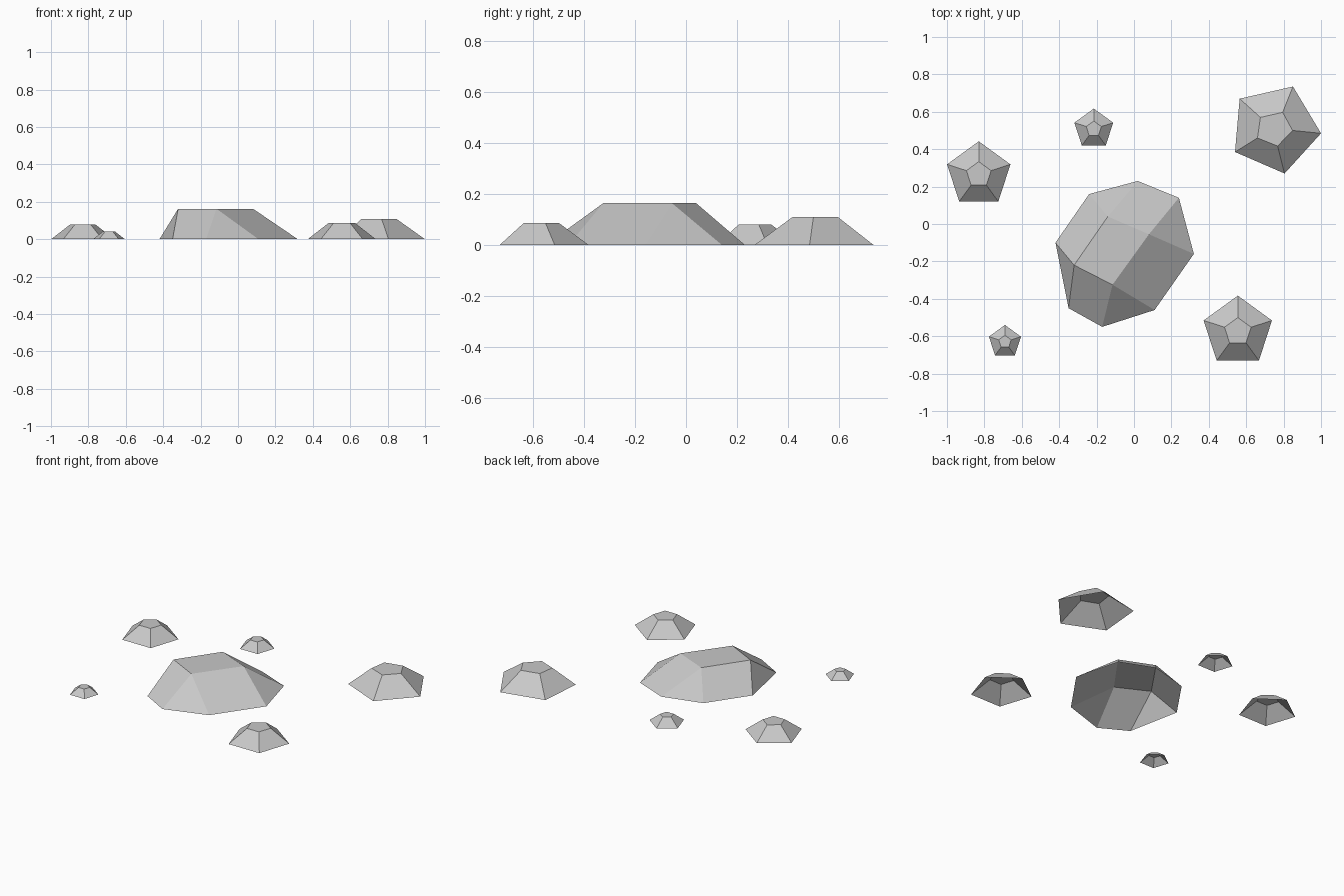
import bpy
import bmesh
from math import cos, sin, tau

cube = bpy.data.objects.get("Cube")
if cube:
    bpy.data.objects.remove(cube)

# One plain stone colour
stone = bpy.data.materials.new("stone_grey")
stone.use_nodes = True
grey = (0.58, 0.58, 0.58, 1)
stone.diffuse_color = grey
stone.node_tree.nodes["Principled BSDF"].inputs["Base Color"].default_value = grey


def make_rock(name, base, top, height):
    """Open-bottomed rock; each top corner owns one or two base corners (anticlockwise)."""
    bm = bmesh.new()
    low = [bm.verts.new((x, y, 0)) for x, y in base]
    high = [bm.verts.new((x, y, height)) for x, y in top]
    step = len(low) // len(high)
    bm.faces.new(high)
    for i, corner in enumerate(high):
        following = high[(i + 1) % len(high)]
        last = low[i * step + step - 1]
        first = low[(i + 1) * step % len(low)]
        bm.faces.new((corner, last, first, following))
        if step == 2:
            bm.faces.new((corner, low[i * step], last))
    mesh = bpy.data.meshes.new(name)
    bm.to_mesh(mesh)
    bm.free()
    mesh.materials.append(stone)
    rock = bpy.data.objects.new(name, mesh)
    bpy.context.collection.objects.link(rock)


def pentagon(x, y, radius):
    angles = [tau * (0.25 + i / 5) for i in range(5)]
    return [(x + radius * cos(a), y + radius * sin(a)) for a in angles]


# Large central boulder with chipped corners
make_rock(
    "boulder",
    [(-0.42, -0.10), (-0.35, -0.45), (-0.17, -0.55), (0.11, -0.46),
     (0.32, -0.16), (0.24, 0.14), (0.02, 0.23), (-0.24, 0.16)],
    [(-0.32, -0.22), (-0.115, -0.325), (0.08, -0.055), (-0.14, 0.04)],
    0.163)

# Uneven five-sided rock
make_rock(
    "uneven_rock",
    [(0.85, 0.735), (0.565, 0.67), (0.54, 0.385), (0.805, 0.27), (1.0, 0.485)],
    [(0.795, 0.597), (0.676, 0.57), (0.66, 0.46), (0.768, 0.417), (0.848, 0.50)],
    0.108)

# Regular five-sided rocks
for name, x, y, radius in (
        ("left_rock", 0.555, -0.575, 0.192),
        ("right_rock", -0.83, 0.264, 0.178),
        ("back_pebble", -0.215, 0.508, 0.109),
        ("front_pebble", -0.69, -0.63, 0.09)):
    make_rock(name, pentagon(x, y, radius), pentagon(x, y, radius * 0.39), radius * 0.45)
